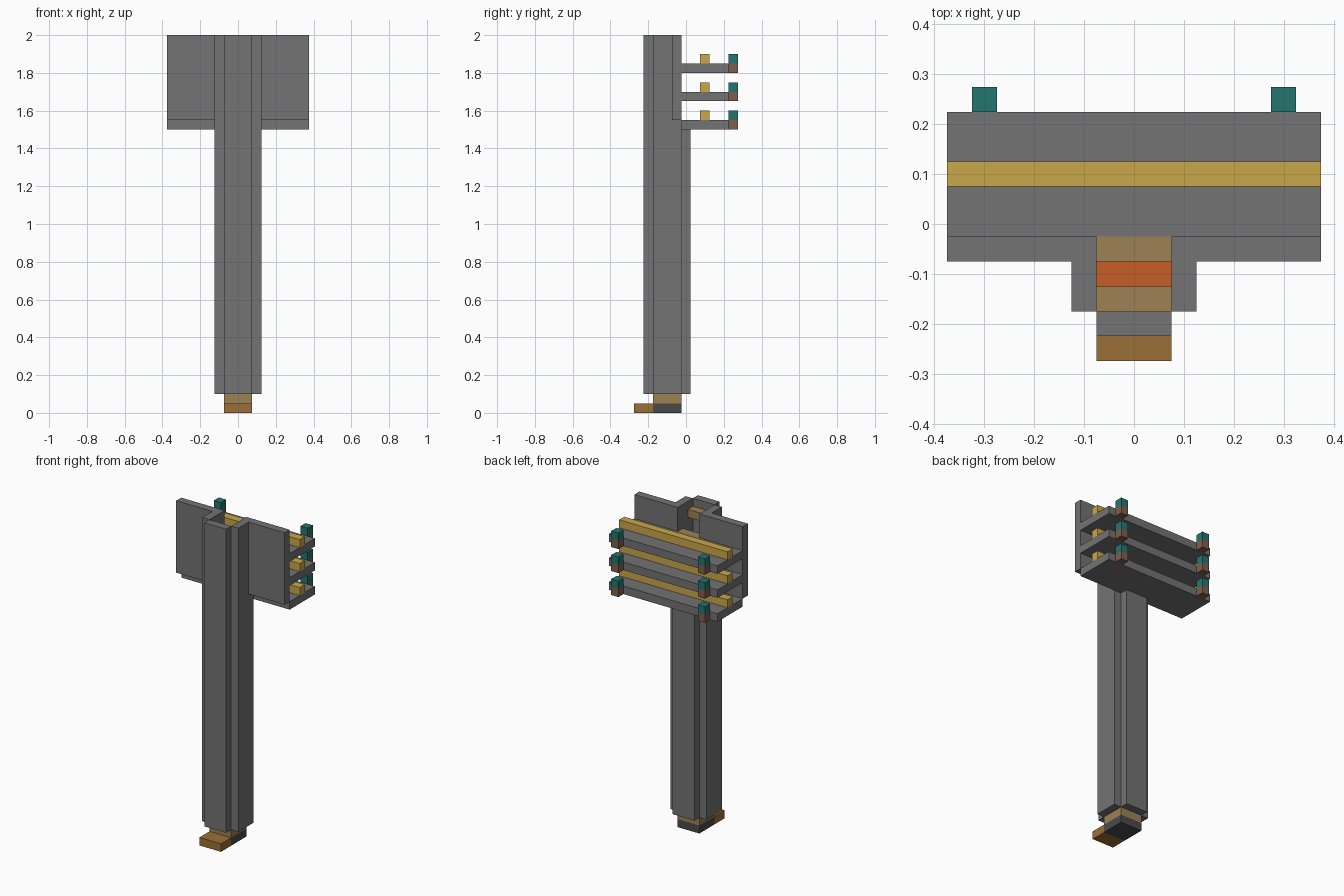
import bpy
import bmesh

cube = bpy.data.objects.get("Cube")
if cube:
    bpy.data.objects.remove(cube, do_unlink=True)


def make_material(name, rgb):
    # Display values are converted to linear
    linear = [((c / 255 + 0.055) / 1.055) ** 2.4 for c in rgb] + [1]
    mat = bpy.data.materials.new(name)
    mat.use_nodes = True
    mat.diffuse_color = linear
    mat.node_tree.nodes["Principled BSDF"].inputs["Base Color"].default_value = linear
    return mat


stone = make_material("stone grey", (115, 115, 115))
dark = make_material("dark grey", (74, 74, 74))
tan = make_material("tan", (156, 130, 85))
brown = make_material("ochre brown", (154, 112, 55))
yellow = make_material("yellow", (202, 167, 73))
orange = make_material("orange", (198, 94, 38))
teal = make_material("teal", (36, 118, 110))
rust = make_material("reddish brown", (128, 94, 76))


def box(name, x, y, z, mat):
    """Box from (min, max) ranges on each axis."""
    bm = bmesh.new()
    bmesh.ops.create_cube(bm, size=1)
    for v in bm.verts:
        for axis, (low, high) in enumerate((x, y, z)):
            v.co[axis] = high if v.co[axis] > 0 else low
    mesh = bpy.data.meshes.new(name)
    bm.to_mesh(mesh)
    bm.free()
    mesh.materials.append(mat)
    obj = bpy.data.objects.new(name, mesh)
    bpy.context.collection.objects.link(obj)
    return obj


def pair(name, x, y, z, mat):
    """The same box on the left and mirrored on the right."""
    box("left_" + name, x, y, z, mat)
    box("right_" + name, (-x[1], -x[0]), y, z, mat)


core_x = (-0.075, 0.075)
core_y = (-0.175, -0.025)

# Base and front step
box("base_slab", core_x, core_y, (0, 0.05), dark)
box("base_top", core_x, core_y, (0.05, 0.1), tan)
box("front_step", core_x, (-0.275, -0.175), (0, 0.05), brown)

# Hollow shaft, open at the back above the lowest shelf
box("shaft_front_wall", core_x, (-0.225, -0.175), (0.1, 2), stone)
box("shaft_back_wall", core_x, (-0.025, 0.025), (0.1, 1.5), stone)
pair("shaft_wall", (0.075, 0.125), core_y, (0.1, 2), stone)

# Blocks inside the shaft
box("upper_rung", core_x, (-0.175, -0.125), (1.9, 1.95), tan)
box("lower_rung", core_x, (-0.075, -0.025), (1.8, 1.85), tan)
box("ember_block", core_x, (-0.125, -0.075), (0.1, 0.15), orange)

# Wing panels beside the shaft
pair("wing_panel", (0.125, 0.375), (-0.075, -0.025), (1.55, 2), stone)

# Shelves, each with a rail and two capped posts
for name, z in (("bottom", 1.5), ("middle", 1.65), ("top", 1.8)):
    level, above = (z, z + 0.05), (z + 0.05, z + 0.1)
    box(name + "_shelf", (-0.375, 0.375), (-0.025, 0.225), level, stone)
    box(name + "_rail", (-0.375, 0.375), (0.075, 0.125), above, yellow)
    pair(name + "_post", (0.275, 0.325), (0.225, 0.275), level, rust)
    pair(name + "_post_cap", (0.275, 0.325), (0.225, 0.275), above, teal)
